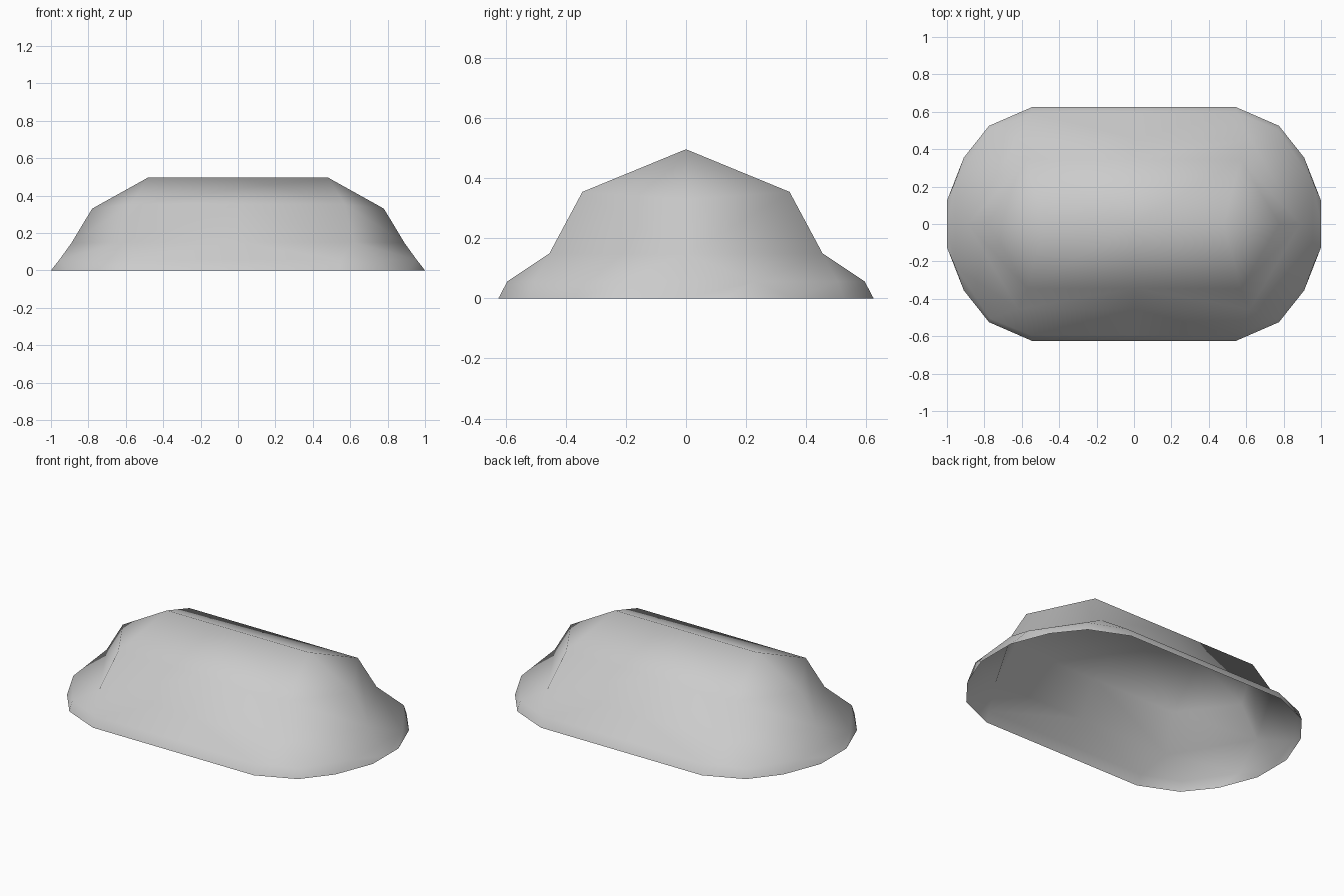
import bpy
import bmesh

if "Cube" in bpy.data.objects:
    bpy.data.objects.remove(bpy.data.objects["Cube"], do_unlink=True)

grey = bpy.data.materials.new("light_grey")
grey.use_nodes = True
colour = (0.6, 0.6, 0.6, 1)
grey.diffuse_color = colour
grey.node_tree.nodes["Principled BSDF"].inputs["Base Color"].default_value = colour

# One quarter of the shell: each ring runs from the end round to the long side
bm = bmesh.new()


def ring(*points):
    return [bm.verts.new(p) for p in points]


rim = ring((1, 0, 0), (1, .125, 0), (.91, .355, 0), (.775, .525, 0), (.545, .625, 0), (0, .625, 0))
lip = ring((.955, 0, .057), (.955, .23, .057), (.77, .505, .057), (.55, .595, .057), (0, .595, .057))
waist = ring((.89, 0, .147), (.62, .455, .15), (0, .455, .15))
shoulder = ring((.78, 0, .33), (.57, .345, .355), (0, .345, .355))
ridge = ring((.48, 0, .497), (0, 0, .497))

# Flared foot
quads = [(rim[0], rim[1], lip[1], lip[0]), (rim[1], rim[2], lip[1])]
quads += [(rim[i], rim[i + 1], lip[i], lip[i - 1]) for i in (2, 3, 4)]
# Skirt from the foot up to the waist
quads += [(lip[0], lip[1], waist[0]), (lip[1], lip[2], waist[1], waist[0]),
          (lip[2], lip[3], waist[1]), (lip[3], lip[4], waist[2], waist[1])]
# Steep walls
quads += [(waist[i], waist[i + 1], shoulder[i + 1], shoulder[i]) for i in (0, 1)]
# Roof slopes
quads += [(shoulder[0], shoulder[1], ridge[0]),
          (shoulder[1], shoulder[2], ridge[1], ridge[0])]
for corners in quads:
    bm.faces.new(corners).smooth = True

mesh = bpy.data.meshes.new("hollow_shell")
bm.to_mesh(mesh)
bm.free()
mesh.materials.append(grey)
shell = bpy.data.objects.new("hollow_shell", mesh)
bpy.context.collection.objects.link(shell)

# Mirror the quarter to both ends and both sides, leaving the bottom open
mirror = shell.modifiers.new("mirror", 'MIRROR')
mirror.use_axis = (True, True, False)
